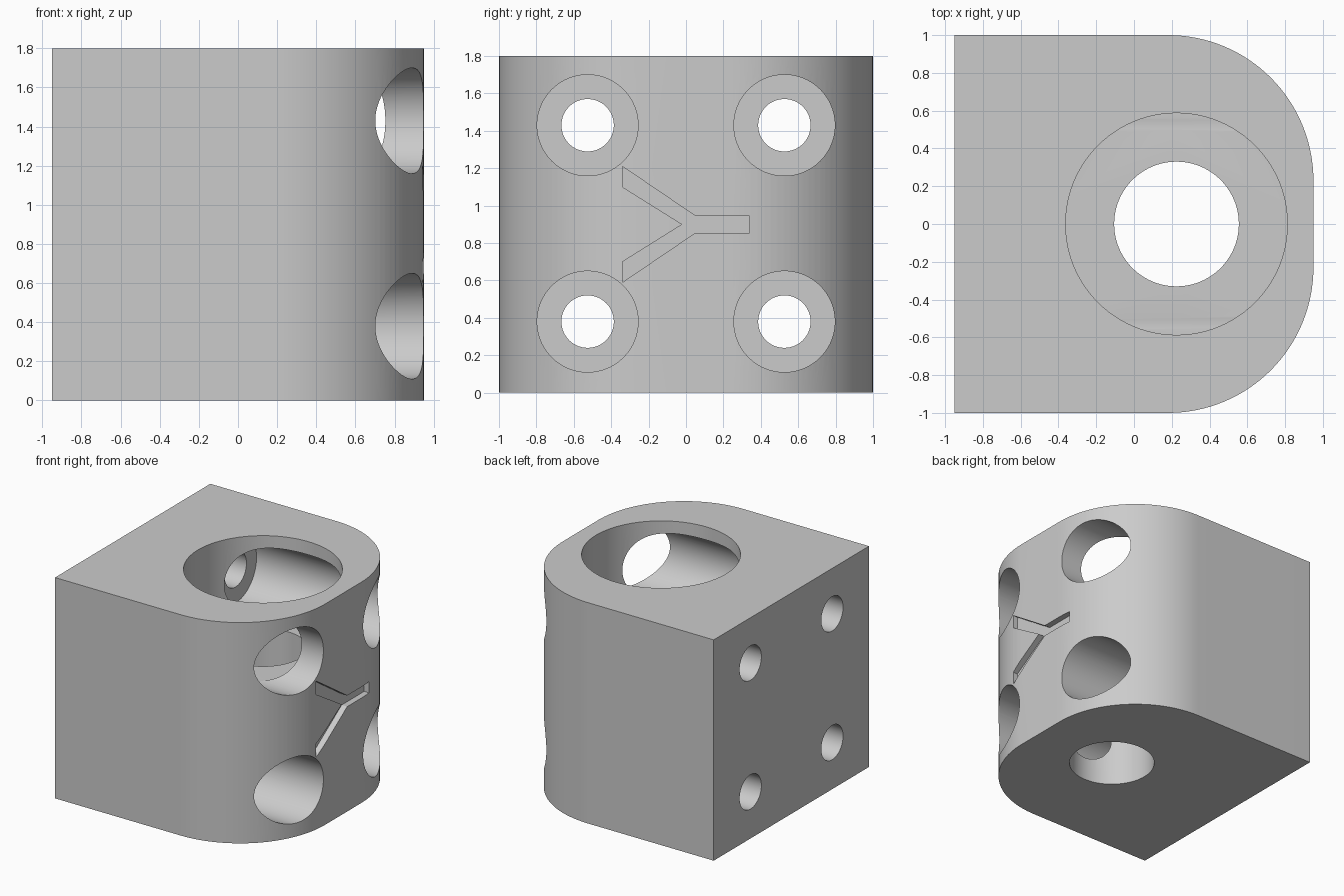
import bpy, bmesh, math
from mathutils import Matrix, Vector

cube = bpy.data.objects.get("Cube")
if cube:
    bpy.data.objects.remove(cube, do_unlink=True)

HALF_X, HALF_Y, HEIGHT = 0.95, 1.0, 1.8
CORNER = 0.77
BORE_X = 0.225

grey = bpy.data.materials.new("plain grey")
grey.use_nodes = True
COLOUR = (0.6, 0.6, 0.6, 1)
grey.diffuse_color = COLOUR
grey.node_tree.nodes["Principled BSDF"].inputs["Base Color"].default_value = COLOUR


def prism(name, points, offset):
    """Extrude a closed outline along an offset vector."""
    bm = bmesh.new()
    face = bm.faces.new([bm.verts.new(p) for p in points])
    moved = bmesh.ops.extrude_face_region(bm, geom=[face])["geom"]
    bmesh.ops.translate(bm, vec=Vector(offset),
                        verts=[g for g in moved if isinstance(g, bmesh.types.BMVert)])
    bmesh.ops.recalc_face_normals(bm, faces=bm.faces)
    return finish(name, bm)


def cylinder(name, radius, start, end):
    """Cylinder running between two points."""
    start, end = Vector(start), Vector(end)
    axis = end - start
    turn = axis.to_track_quat('Z', 'Y').to_matrix().to_4x4()
    bm = bmesh.new()
    bmesh.ops.create_cone(bm, cap_ends=True, segments=96, radius1=radius, radius2=radius,
                          depth=axis.length,
                          matrix=Matrix.Translation((start + end) / 2) @ turn)
    return finish(name, bm)


def finish(name, bm):
    mesh = bpy.data.meshes.new(name)
    bm.to_mesh(mesh)
    bm.free()
    mesh.materials.append(grey)
    obj = bpy.data.objects.new(name, mesh)
    bpy.context.collection.objects.link(obj)
    return obj


def cut(target, cutter):
    """Subtract the cutter and discard it."""
    cutter.hide_render = True
    mod = target.modifiers.new("cut", 'BOOLEAN')
    mod.operation, mod.solver, mod.object = 'DIFFERENCE', 'EXACT', cutter
    bpy.context.view_layer.objects.active = target
    bpy.ops.object.modifier_apply(modifier=mod.name)
    bpy.data.objects.remove(cutter, do_unlink=True)


# Block with two large rounded corners on its +x side
outline = [(-HALF_X, HALF_Y, 0), (-HALF_X, -HALF_Y, 0)]
for side in (-1, 1):
    for i in range(33):
        a = math.radians(90 * i / 32) * side
        if side < 0:
            a = -math.pi / 2 - a
        outline.append((HALF_X - CORNER + CORNER * math.cos(a),
                        side * (HALF_Y - CORNER) + CORNER * math.sin(a), 0))
block = prism("mounting_block", outline, (0, 0, HEIGHT))

# Stepped vertical bore
cut(block, cylinder("bore_cutter", 0.33, (BORE_X, 0, -0.1), (BORE_X, 0, HEIGHT + 0.1)))
cut(block, cylinder("counterbore_cutter", 0.587, (BORE_X, 0, 1.162), (BORE_X, 0, HEIGHT + 0.1)))

# Four counterbored bolt holes along x
for y in (-0.526, 0.526):
    for z in (0.38, 1.43):
        cut(block, cylinder("bolt_hole_cutter", 0.14, (-1.1, y, z), (1.1, y, z)))
        cut(block, cylinder("bolt_head_cutter", 0.27, (-0.39, y, z), (1.1, y, z)))

# Shallow forked groove in the +x face, mirrored about its stem
MID = 0.9
upper = [(0.34, 0.045), (0.05, 0.045), (-0.34, 0.31), (-0.34, 0.2)]
fork = upper + [(-0.02, 0)] + [(y, -z) for y, z in reversed(upper)]
cut(block, prism("groove_cutter", [(HALF_X - 0.05, y, MID + z) for y, z in fork], (0.2, 0, 0)))

# Smooth curved walls, crisp rims
bpy.ops.object.select_all(action='DESELECT')
block.select_set(True)
bpy.context.view_layer.objects.active = block
bpy.ops.object.shade_smooth_by_angle(angle=math.radians(25))
